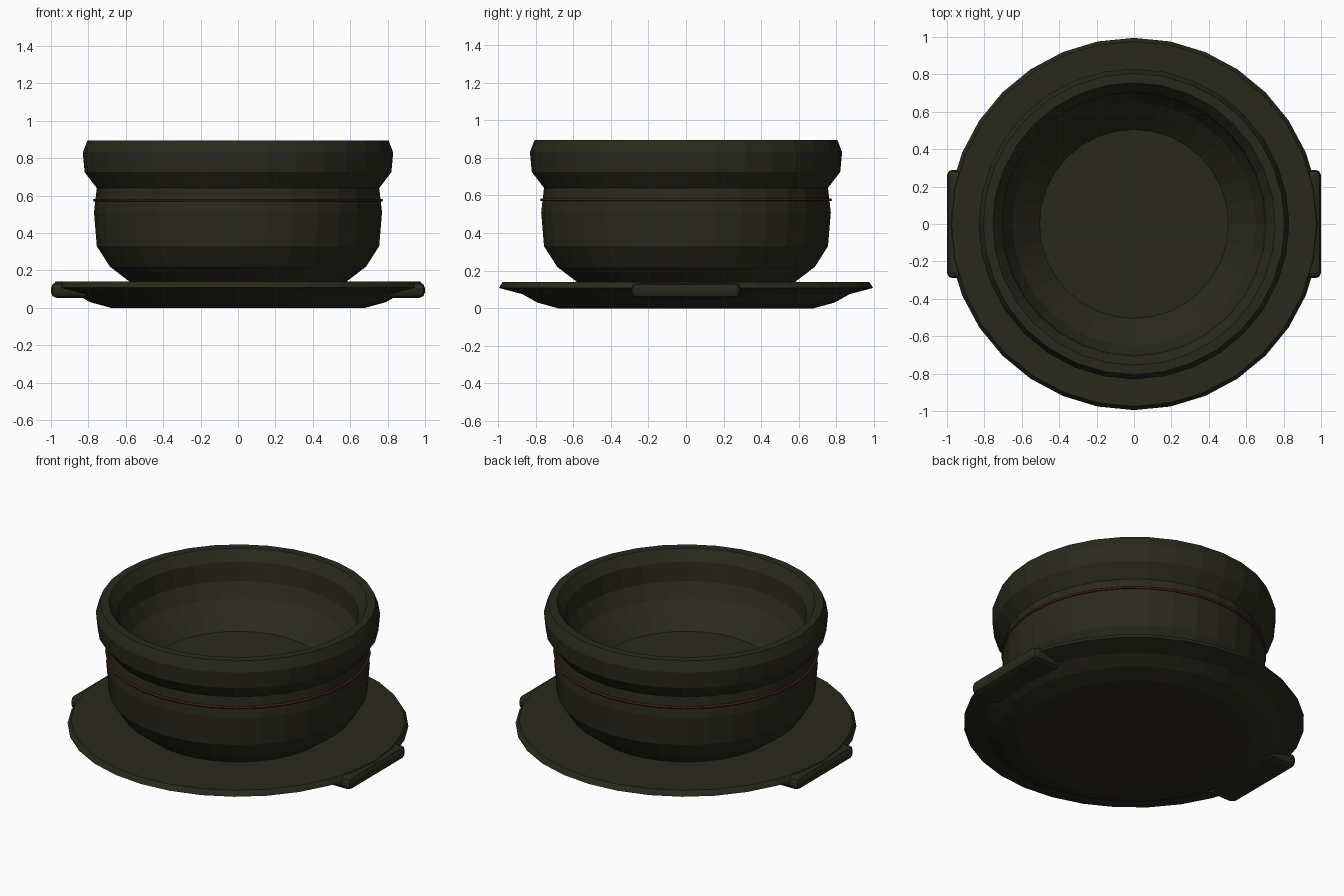
import bpy, bmesh, math

cube = bpy.data.objects.get("Cube")
if cube:
    bpy.data.objects.remove(cube, do_unlink=True)

SEGMENTS = 32


def make_material(name, colour):
    mat = bpy.data.materials.new(name)
    mat.use_nodes = True
    mat.diffuse_color = colour
    mat.node_tree.nodes["Principled BSDF"].inputs["Base Color"].default_value = colour
    return mat


def finish(name, bm, mat):
    bmesh.ops.recalc_face_normals(bm, faces=bm.faces)
    mesh = bpy.data.meshes.new(name)
    bm.to_mesh(mesh)
    bm.free()
    mesh.materials.append(mat)
    obj = bpy.data.objects.new(name, mesh)
    bpy.context.collection.objects.link(obj)
    return obj


def lathe(name, profile, mat, closed=False):
    """Spin a radius/height profile; open profiles get capped at both ends."""
    bm = bmesh.new()
    rings = []
    for r, z in profile:
        rings.append([bm.verts.new((r * math.cos(a), r * math.sin(a), z))
                      for a in (math.tau * i / SEGMENTS for i in range(SEGMENTS))])
    pairs = list(zip(rings, rings[1:]))
    if closed:
        pairs.append((rings[-1], rings[0]))
    else:
        bm.faces.new(rings[0])
        bm.faces.new(rings[-1])
    for low, high in pairs:
        for i in range(SEGMENTS):
            j = (i + 1) % SEGMENTS
            bm.faces.new((low[i], low[j], high[j], high[i]))
    return finish(name, bm, mat)


olive = make_material("dark olive glaze", (0.023, 0.022, 0.013, 1))
red = make_material("dull red trim", (0.08, 0.022, 0.022, 1))

# Saucer with a flat foot, flared underside and shallow top
lathe("saucer", [(0.68, 0), (0.79, 0.03), (0.87, 0.075), (0.995, 0.108),
                 (0.975, 0.14), (0.60, 0.135)], olive)

# Bowl: outside going up, flat lip, then inside going down to the floor
lathe("bowl", [(0.56, 0.125), (0.685, 0.22), (0.755, 0.33), (0.77, 0.51),
               (0.755, 0.64), (0.82, 0.725), (0.83, 0.83), (0.805, 0.895),
               (0.755, 0.895), (0.706, 0.83), (0.698, 0.71), (0.65, 0.62),
               (0.505, 0.475)], olive)

# Thin trim ring around the bowl
lathe("trim_ring", [(0.768 + 0.008 * math.cos(a), 0.576 + 0.008 * math.sin(a))
                    for a in (math.tau * k / 6 for k in range(6))],
      red, closed=True)

# Bevelled side handles tucked under the saucer rim
for side, label in ((1, "left"), (-1, "right")):
    bm = bmesh.new()
    bmesh.ops.create_cube(bm, size=1)
    for v in bm.verts:
        v.co.x = 0.905 + v.co.x * 0.19
        v.co.y *= 0.58
        v.co.z = 0.094 + v.co.z * 0.082
    outer = [e for e in bm.edges if all(v.co.x > 0.95 for v in e.verts)]
    ends = [e for e in bm.edges
            if abs(e.verts[0].co.x - e.verts[1].co.x) > 0.1]
    bmesh.ops.bevel(bm, geom=outer + ends, offset=0.03, segments=2,
                    profile=0.5, affect='EDGES')
    for v in bm.verts:
        v.co.x *= side
    finish(label + "_handle", bm, olive)
